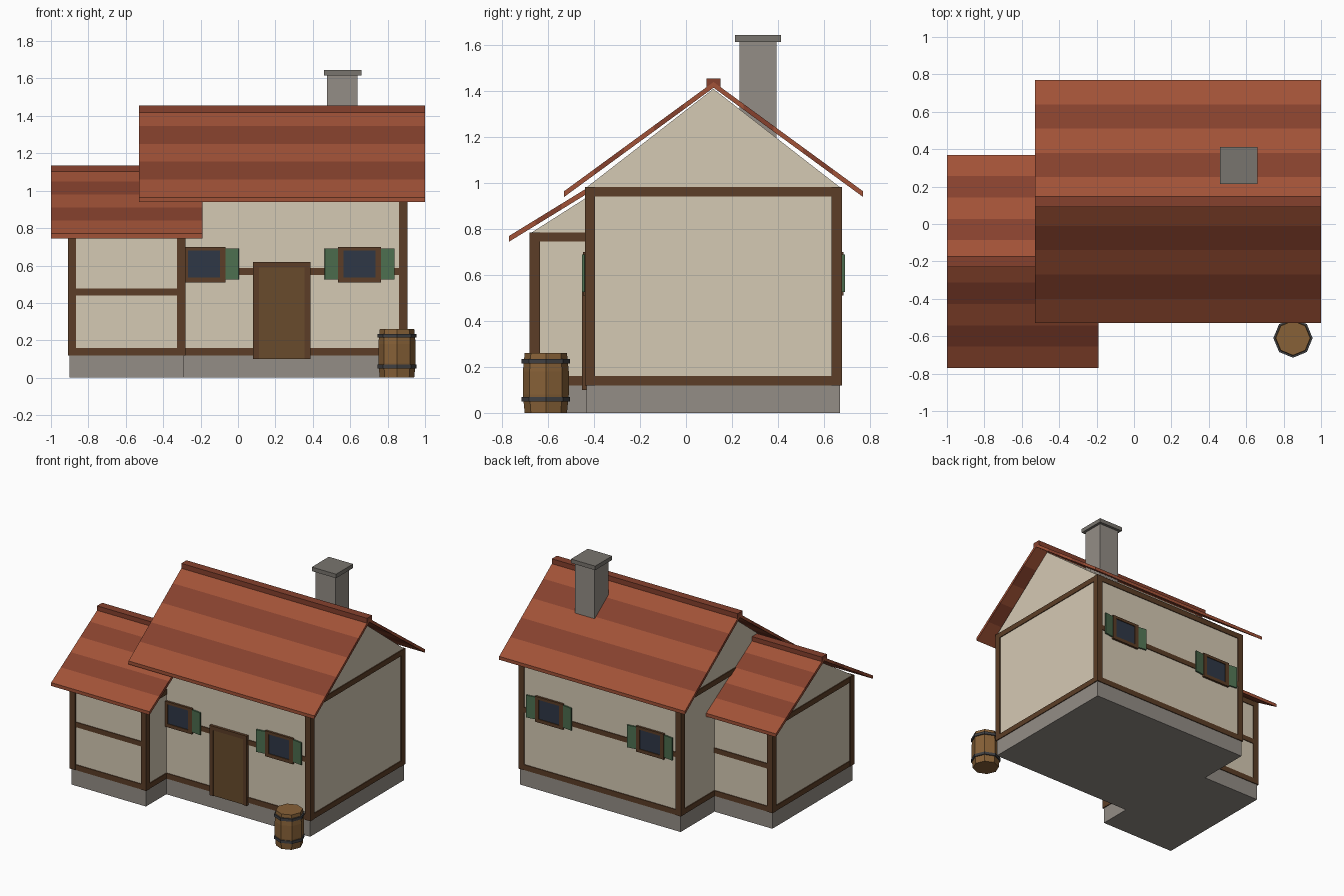
import bpy, bmesh
from math import pi, cos, sin, radians
from mathutils import Matrix, Vector

if "Cube" in bpy.data.objects:
    bpy.data.objects.remove(bpy.data.objects["Cube"])


def mat(name, r, g, b):
    m = bpy.data.materials.new(name)
    m.diffuse_color = [(c / 255) ** 2.2 for c in (r, g, b)] + [1]
    m.use_nodes = True
    m.node_tree.nodes["Principled BSDF"].inputs["Base Color"].default_value = m.diffuse_color
    return m


PLASTER = mat("plaster", 212, 200, 178)
WOOD = mat("timber", 92, 64, 43)
STONE = mat("stone", 146, 140, 133)
CAP = mat("cap_stone", 120, 116, 110)
TILE_A = mat("tile_light", 160, 83, 58)
TILE_B = mat("tile_dark", 133, 67, 49)
GLASS = mat("glass", 50, 58, 72)
GREEN = mat("shutter_green", 78, 110, 80)
DOOR = mat("door_wood", 104, 76, 48)
BARREL = mat("barrel_wood", 134, 97, 58)
IRON = mat("iron", 66, 66, 68)


def finish(name, bm, *mats):
    bmesh.ops.recalc_face_normals(bm, faces=bm.faces)
    me = bpy.data.meshes.new(name)
    bm.to_mesh(me)
    bm.free()
    for m in mats:
        me.materials.append(m)
    ob = bpy.data.objects.new(name, me)
    bpy.context.collection.objects.link(ob)
    return ob


def boxes(name, m, *spans):
    """One object from boxes given as (x0, x1, y0, y1, z0, z1)."""
    bm = bmesh.new()
    for x0, x1, y0, y1, z0, z1 in spans:
        c = Vector((x0 + x1, y0 + y1, z0 + z1)) / 2
        bmesh.ops.create_cube(bm, size=1, matrix=Matrix.Translation(c) @ Matrix.Diagonal(
            (x1 - x0, y1 - y0, z1 - z0, 1)))
    return finish(name, bm, m)


def prism(name, m, profile, x0, x1):
    """Extrude a (y, z) profile along x."""
    bm = bmesh.new()
    f = bm.faces.new([bm.verts.new((x0, y, z)) for y, z in profile])
    ext = bmesh.ops.extrude_face_region(bm, geom=[f])["geom"]
    bmesh.ops.translate(bm, vec=(x1 - x0, 0, 0),
                        verts=[v for v in ext if isinstance(v, bmesh.types.BMVert)])
    return finish(name, bm, m)


def roof(name, x0, x1, yc, half, z_eave, z_top, t=0.025, rows=5):
    """Banded tile slab over both slopes, with a ridge cap."""
    bm = bmesh.new()
    rings = []
    for i in range(-rows, rows + 1):
        y = yc + half * i / rows
        z = z_top - (z_top - z_eave) * abs(i) / rows
        rings.append([bm.verts.new(p) for p in
                      ((x0, y, z), (x1, y, z), (x1, y, z - t), (x0, y, z - t))])
    for i, (a, b) in enumerate(zip(rings, rings[1:])):
        for k in range(4):
            j = (k + 1) % 4
            f = bm.faces.new((a[k], a[j], b[j], b[k]))
            f.material_index = i % rows % 2
    bm.faces.new(rings[0])
    bm.faces.new(rings[-1])
    finish(name, bm, TILE_A, TILE_B)
    boxes(name + "_ridge", TILE_B, (x0, x1, yc - 0.03, yc + 0.03, z_top - 0.025, z_top + 0.015))


def block(name, x0, x1, y0, y1, z_wall, z_apex, z_rail):
    """Stone base, gabled plaster body and timber frame."""
    yc, w, o, zb = (y0 + y1) / 2, 0.037, 0.008, 0.12
    boxes(name + "_foundation", STONE, (x0, x1, y0, y1, 0, zb))
    prism(name + "_walls", PLASTER,
          [(y0, zb), (y1, zb), (y1, z_wall), (yc, z_apex), (y0, z_wall)], x0, x1)
    xs = ((x0 - o, x0 + w), (x1 - w, x1 + o))
    ys = ((y0 - o, y0 + w), (y1 - w, y1 + o))
    boxes(name + "_posts", WOOD, *[(*x, *y, zb, z_wall) for x in xs for y in ys])
    e = 0.002
    beams = []
    for za, zt in ((zb, zb + 0.04), (z_wall - 0.04, z_wall)):
        beams += [(x0, x1, y[0] + e, y[1] - e, za, zt) for y in ys]
        beams += [(x[0] + e, x[1] - e, y0, y1, za, zt) for x in xs]
    beams += [(x0, x1, y[0] + e, y[1] - e, z_rail, z_rail + 0.037) for y in ys]
    boxes(name + "_beams", WOOD, *beams)


def window(name, x, y, s):
    """Framed pane with two slightly opened shutters; s is the outward y direction."""
    def span(xa, xb, d0, d1, za, zb):
        a, b = sorted((y + s * d0, y + s * d1))
        return (x + xa, x + xb, a, b, za, zb)
    boxes(name + "_frame", WOOD,
          span(-0.115, -0.085, -0.01, 0.016, 0.51, 0.70), span(0.085, 0.115, -0.01, 0.016, 0.51, 0.70),
          span(-0.085, 0.085, -0.01, 0.016, 0.51, 0.535), span(-0.085, 0.085, -0.01, 0.016, 0.68, 0.70))
    boxes(name + "_pane", GLASS, span(-0.085, 0.085, -0.01, 0.01, 0.535, 0.68))
    for side in (-1, 1):
        sh = boxes(name + "_shutter", GREEN, (-0.036, 0.036, -0.006, 0.006, 0.525, 0.69))
        sh.location = (x + side * 0.151, y + s * 0.01, 0)
        sh.rotation_euler.z = radians(8) * side * s


# Main house and side wing
block("main", -0.425, 0.897, -0.432, 0.67, 0.982, 1.41, 0.55)
block("wing", -0.902, -0.288, -0.672, 0.272, 0.785, 1.085, 0.44)
roof("main_roof", -0.53, 1.0, 0.12, 0.65, 0.965, 1.44)
roof("wing_roof", -1.0, -0.19, -0.2, 0.57, 0.77, 1.12)

# Windows on front and back
for y, s, tag in ((-0.432, -1, "front"), (0.67, 1, "back")):
    for x in (-0.182, 0.65):
        window(tag + "_window", x, y, s)

# Door
boxes("door_frame", WOOD, (0.08, 0.112, -0.452, -0.42, 0.1, 0.62),
      (0.356, 0.388, -0.452, -0.42, 0.1, 0.62), (0.112, 0.356, -0.452, -0.42, 0.59, 0.62))
boxes("door", DOOR, (0.112, 0.356, -0.446, -0.42, 0.1, 0.59))

# Chimney
boxes("chimney", STONE, (0.477, 0.64, 0.232, 0.393, 0.95, 1.615))
boxes("chimney_cap", CAP, (0.459, 0.659, 0.213, 0.413, 1.615, 1.645))


def lathe(name, m, profile, n=8):
    """Eight-sided turned part from (radius, z) rings, capped."""
    bm = bmesh.new()
    rings = [[bm.verts.new((r * cos(2 * pi * k / n), r * sin(2 * pi * k / n), z))
              for k in range(n)] for r, z in profile]
    for a, b in zip(rings, rings[1:]):
        for k in range(n):
            j = (k + 1) % n
            bm.faces.new((a[k], a[j], b[j], b[k]))
    bm.faces.new(rings[0])
    bm.faces.new(rings[-1])
    finish(name, bm, m).location = (0.85, -0.61, 0)


# Barrel with iron hoops
lathe("barrel", BARREL, [(0.092, 0), (0.1, 0.08), (0.1, 0.18), (0.092, 0.26)])
for z in (0.05, 0.215):
    lathe("barrel_hoop", IRON, [(0.105, z), (0.105, z + 0.02)])
